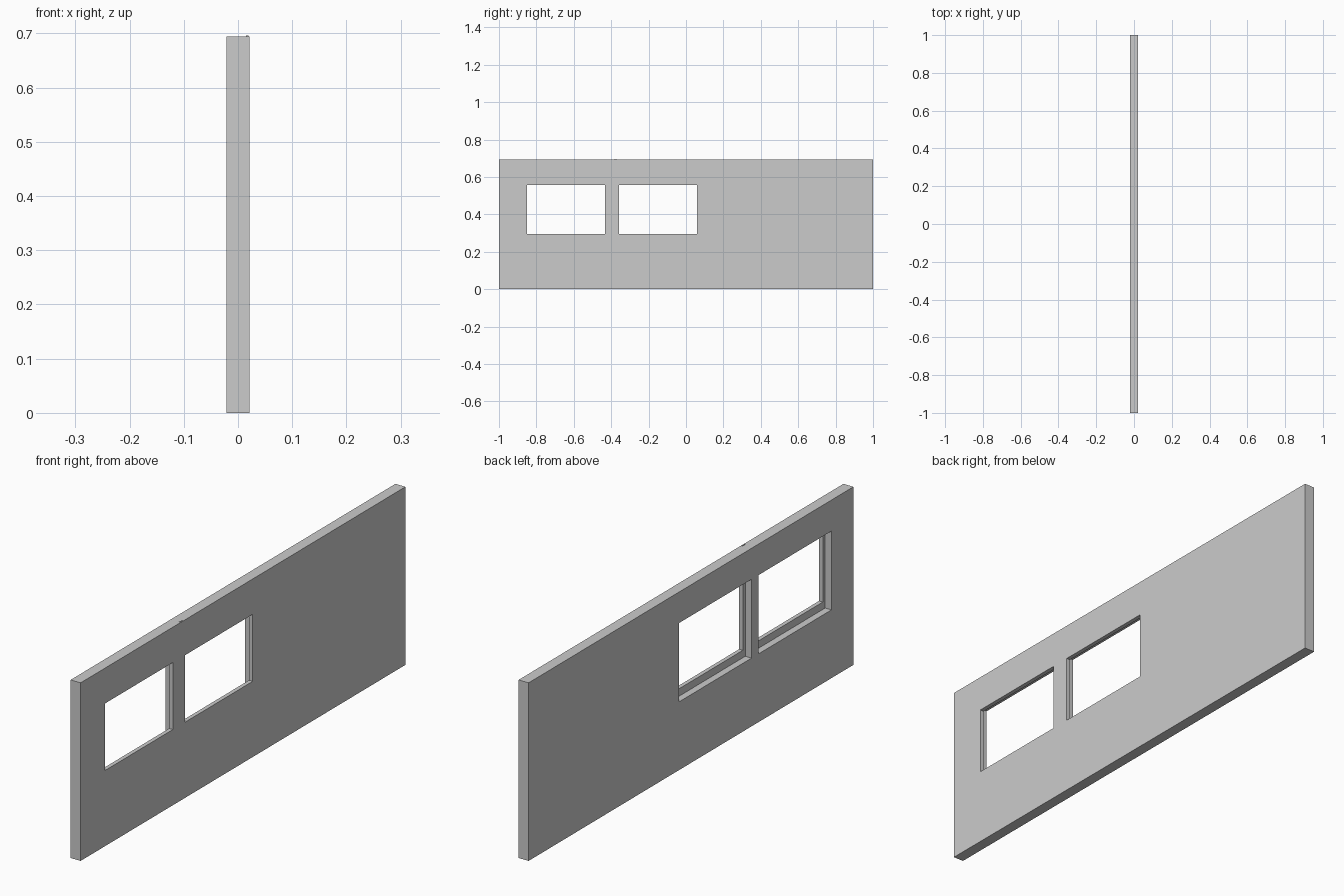
import bpy

if "Cube" in bpy.data.objects:
    bpy.data.objects.remove(bpy.data.objects["Cube"])

T = 0.0215   # half thickness of the wall
H = 0.694    # wall height


def box(name, x, y, z):
    """Axis-aligned box from (min, max) ranges."""
    bpy.ops.mesh.primitive_cube_add(size=1)
    ob = bpy.context.object
    ob.name = name
    ob.location = [(a + b) / 2 for a, b in (x, y, z)]
    ob.scale = [b - a for a, b in (x, y, z)]
    bpy.ops.object.transform_apply(location=True, rotation=False, scale=True)
    return ob


# Wall panel
wall = box("wall_panel", (-T, T), (-1, 1), (0, H))

# Two windows: a through opening plus a wider rebate on the -x face
cutters = []
for i, (y0, y1) in enumerate([(-0.85, -0.432), (-0.358, 0.06)]):
    cutters.append(box(f"window_opening_{i}", (-0.1, 0.1), (y0, y1), (0.295, 0.556)))
    cutters.append(box(f"window_rebate_{i}", (-0.1, T - 0.016),
                       (y0 - 0.015, y1 + 0.015), (0.266, 0.573)))

for c in cutters:
    mod = wall.modifiers.new(c.name, 'BOOLEAN')
    mod.operation = 'DIFFERENCE'
    mod.solver = 'EXACT'
    mod.object = c

# Apply the cuts, then discard the cutters
bpy.context.view_layer.objects.active = wall
for name in [m.name for m in wall.modifiers]:
    bpy.ops.object.modifier_apply(modifier=name)
for c in cutters:
    bpy.data.objects.remove(c)

# Tiny nub on the top edge above the mullion
box("top_nub", (0.015, 0.019), (-0.385, -0.37), (H - 0.003, H + 0.002))
